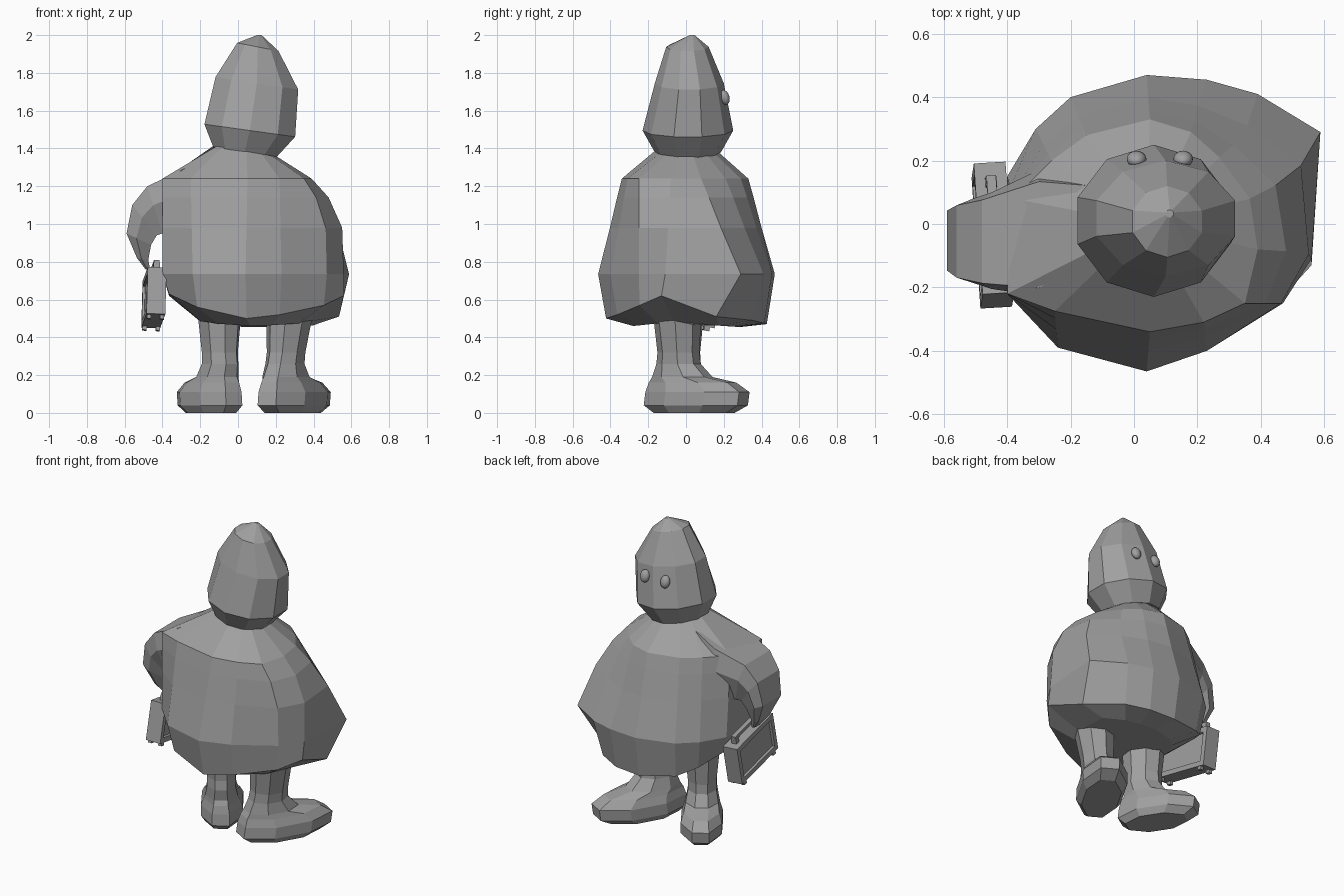
import bpy, bmesh, math
from mathutils import Matrix, Euler

if "Cube" in bpy.data.objects:
    bpy.data.objects.remove(bpy.data.objects["Cube"])

grey = bpy.data.materials.new("plain grey")
grey.diffuse_color = (0.35, 0.35, 0.35, 1)
grey.use_nodes = True
grey.node_tree.nodes["Principled BSDF"].inputs["Base Color"].default_value = grey.diffuse_color


def finish(name, bm, matrix=None):
    if matrix:
        bm.transform(matrix)
    bmesh.ops.recalc_face_normals(bm, faces=bm.faces)
    mesh = bpy.data.meshes.new(name)
    bm.to_mesh(mesh)
    bm.free()
    mesh.materials.append(grey)
    obj = bpy.data.objects.new(name, mesh)
    bpy.context.collection.objects.link(obj)
    return obj


def loft(name, rings, matrix=None):
    """Skin a list of equal-length point rings and cap both ends."""
    bm = bmesh.new()
    loops = [[bm.verts.new(p) for p in ring] for ring in rings]
    n = len(loops[0])
    for a, b in zip(loops, loops[1:]):
        for i in range(n):
            j = (i + 1) % n
            bm.faces.new((a[i], a[j], b[j], b[i]))
    bm.faces.new(loops[0])
    bm.faces.new(loops[-1])
    return finish(name, bm, matrix)


def oval(x0, x1, y0, y1, z0, z1, n):
    """Ring filling a box in plan; height runs from z0 at x0 to z1 at x1."""
    pts = []
    for i in range(n):
        a = 2 * math.pi * (i + 0.5 * (n % 4 == 0)) / n + math.pi / 2
        u, v = math.cos(a), math.sin(a)
        pts.append(((x0 + x1) / 2 + u * (x1 - x0) / 2,
                    (y0 + y1) / 2 + v * (y1 - y0) / 2,
                    z0 + (z1 - z0) * (u + 1) / 2))
    return pts


# Cloaked body: wide lower outline blended into a rounder shoulder outline
wide = [(.04, -.465), (.23, -.40), (.47, -.25), (.56, -.11), (.588, .29), (.39, .41), (.23, .455),
        (.04, .47), (-.20, .40), (-.31, .30), (-.40, .15), (-.40, -.22), (-.24, -.39)]
shoulder = [(.05, -.34), (.22, -.31), (.35, -.25), (.39, -.08), (.365, .08), (.27, .21), (.18, .29),
            (.05, .33), (-.15, .28), (-.26, .20), (-.38, .08), (-.40, -.22), (-.25, -.275)]
hem_z = [.50, .52, .57, .62, .51, .49, .475, .47, .50, .55, .62, .63, .56]


def blend(t, right, z):
    """Mix the outlines; the right side narrows at its own rate."""
    ring = []
    for a, b in zip(wide, shoulder):
        k = t if a[0] < .3 else right if a[1] < .2 else (t + right) / 2
        ring.append((a[0] + (b[0] - a[0]) * k, a[1] + (b[1] - a[1]) * t, z))
    return ring


# The hem tucks in, except where it flares at the back right
hem = [(.1 + (x - .1) * .93, y * .91) for x, y in wide]
hem[2:6] = [(.455, -.245), (.56, -.13), (.535, .16), (.36, .35)]

neck = []
for x, y in shoulder:
    a = math.atan2(y, x - .04)
    neck.append((.04 + .172 * math.cos(a), .168 * math.sin(a), 1.385 - .03 * math.cos(a)))
loft("cloak_body", [
    [(.1 + (x - .1) * .6, y * .6, .45 + (z - .45) * .2) for (x, y), z in zip(wide, hem_z)],
    [(x, y, z) for (x, y), z in zip(hem, hem_z)],
    blend(0, 0, .735), blend(.5, .05, .98), blend(.8, .47, 1.14), blend(1, 1, 1.24), neck,
])

# Tall pointed head, leaning slightly
loft("head", [
    oval(-.14, .21, -.165, .185, 1.41, 1.35, 10),
    oval(-.19, .315, -.23, .25, 1.53, 1.46, 10),
    oval(-.13, .33, -.165, .20, 1.78, 1.71, 10),
    oval(-.01, .22, -.105, .12, 1.96, 1.915, 10),
    oval(.10, .125, .02, .045, 2.0, 2.0, 10),
])

# Eyes
for side, x in (("left", .008), ("right", .155)):
    bm = bmesh.new()
    bmesh.ops.create_uvsphere(bm, u_segments=16, v_segments=10, radius=1)
    m = (Matrix.Translation((x, .205, 1.67)) @ Matrix.Rotation(math.radians(15), 4, 'X')
         @ Matrix.Diagonal((.031, .025, .04, 1)))
    eye = finish(side + "_eye", bm, m)
    for p in eye.data.polygons:
        p.use_smooth = True

# Sleeve: outer x,z / inner x,z / back y / front y for each section
sleeve = [
    (-.12, 1.375, -.15, 1.00, -.12, .14),
    (-.30, 1.285, -.33, .96, -.225, .165),
    (-.48, 1.20, -.40, .95, -.205, .10),
    (-.56, 1.10, -.43, .94, -.185, .08),
    (-.59, .95, -.46, .89, -.16, .06),
    (-.535, .82, -.475, .81, -.11, .02),
    (-.49, .76, -.465, .755, -.07, -.01),
]
rings = []
for ox, oz, ix, iz, y0, y1 in sleeve:
    # outer face is flat, sides bulge, inner edge is narrower
    rings.append([(ox + (ix - ox) * t, y0 + (y1 - y0) * s, oz + (iz - oz) * t)
                  for t, s in ((0, .06), (0, .92), (.4, 1), (1, .85), (1, .15), (.4, 0))])
loft("sleeve_arm", rings)

# Legs with boots: half width, back y, front y, height
boot = [(.115, -.19, .29, 0), (.145, -.25, .37, .04), (.145, -.24, .38, .11),
        (.125, -.22, .30, .16), (.115, -.195, .15, .19), (.10, -.165, .08, .26),
        (.10, -.155, .075, .32), (.13, -.17, .10, .58)]
for side, x, yaw, wide_k, toe_k, lean in (("right", .265, -30, 1, 1, .035),
                                          ("left", -.118, 33, .92, .84, 0)):
    m = Matrix.Translation((x, 0, 0)) @ Matrix.Rotation(math.radians(yaw), 4, 'Z')
    rings = []
    for w, a, b, z in boot:
        k = toe_k if z < .2 else 1
        dx = lean * max(0, z - .2) / .38
        rings.append(oval(dx - w * wide_k, dx + w * wide_k,
                          a * (.8 if k < 1 else 1), b * k, z, z, 8))
    loft(side + "_leg", rings, m)

# Carrying case, pitched down toward the front
case = Matrix.Translation((-.445, -.035, .61)) @ Euler((-.18, .04, .06)).to_matrix().to_4x4()


def block(name, centre, size):
    bm = bmesh.new()
    bmesh.ops.create_cube(bm, size=1)
    m = Matrix.Translation(centre) @ Matrix.Diagonal((*size, 1))
    return finish(name, bm, case @ m)


# Case shell with recessed side panels
bm = bmesh.new()
bmesh.ops.create_cube(bm, size=1, matrix=Matrix.Diagonal((.10, .42, .25, 1)))
bm.normal_update()
sides = [f for f in bm.faces if abs(f.normal.x) > .9]
bmesh.ops.inset_individual(bm, faces=sides, thickness=.045, depth=0)
bmesh.ops.inset_individual(bm, faces=sides, thickness=.008, depth=-.012)
finish("case_shell", bm, case)

# Case handle and feet
block("handle_bar", (0, 0, .163), (.03, .32, .022))
for s in (-1, 1):
    block("handle_post", (0, s * .145, .14), (.035, .03, .04))
    for k in (-1, 1):
        block("case_foot", (k * .035, s * .17, -.134), (.022, .03, .024))
